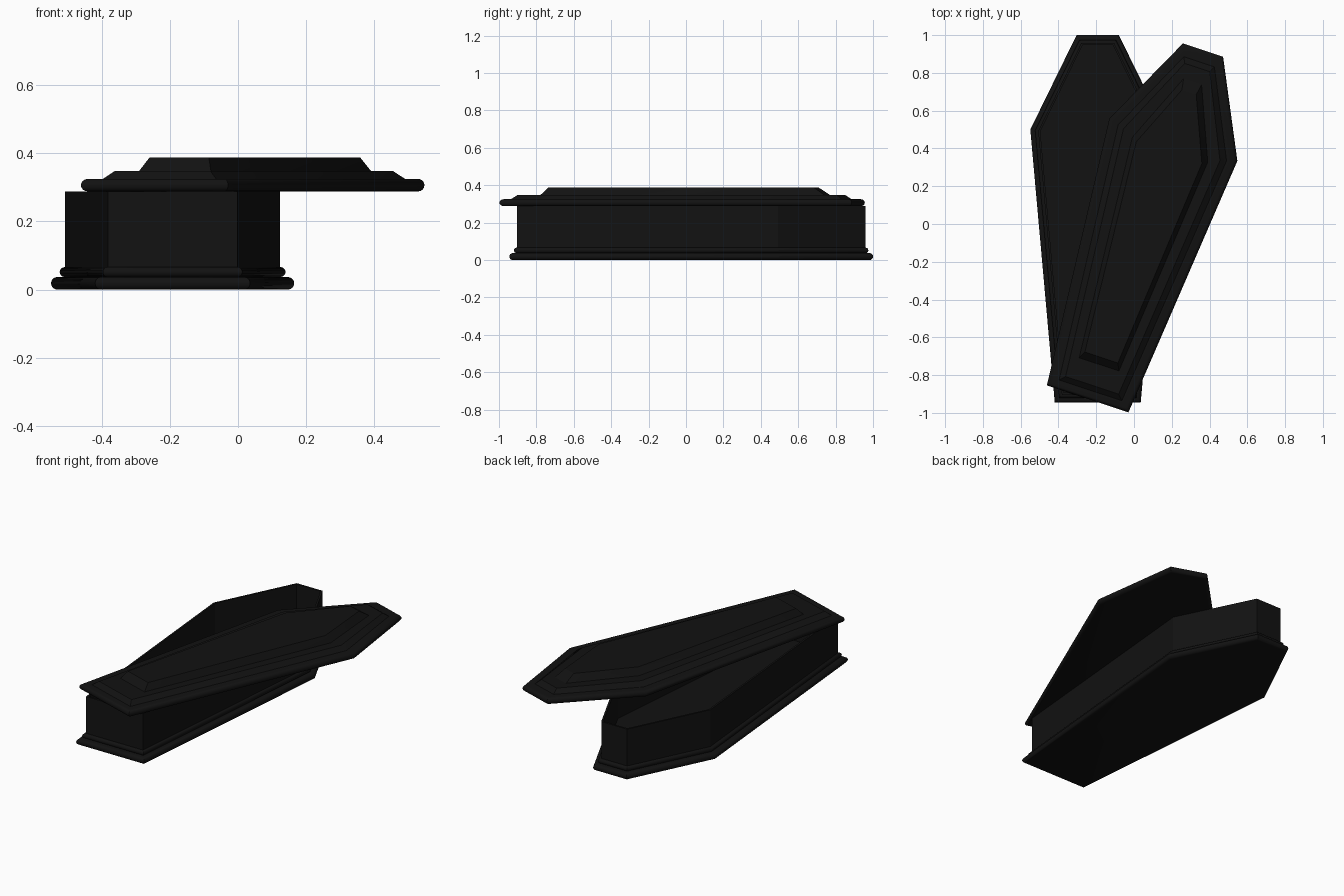
import bpy, bmesh, math
from mathutils import Vector

if "Cube" in bpy.data.objects:
    bpy.data.objects.remove(bpy.data.objects["Cube"])

# Half outline of the coffin: (half width, y) at foot, shoulder, head
OUTER = [(0.2275, -0.9725), (0.357, 0.4725), (0.112, 0.9725)]

black = bpy.data.materials.new("black_wood")
black.diffuse_color = (0.006, 0.006, 0.006, 1)
black.use_nodes = True
black.node_tree.nodes["Principled BSDF"].inputs["Base Color"].default_value = black.diffuse_color


def full(half):
    """Mirror a half outline into a counter-clockwise hexagon."""
    return [Vector(p) for p in half] + [Vector((-x, y)) for x, y in reversed(half)]


def inset(poly, d):
    """Move every edge of the outline inwards by d with mitred corners."""
    out = []
    n = len(poly)
    for i, p in enumerate(poly):
        e1 = (p - poly[i - 1]).normalized()
        e2 = (poly[(i + 1) % n] - p).normalized()
        n1, n2 = Vector((-e1.y, e1.x)), Vector((-e2.y, e2.x))
        out.append(p + (n1 + n2) * (d / (1 + n1.dot(n2))))
    return out


def loft(name, rings, loc, angle=0.0):
    """Skin a stack of (outline, z) rings and cap both ends."""
    bm = bmesh.new()
    loops = [[bm.verts.new((p.x, p.y, z)) for p in poly] for poly, z in rings]
    for a, b in zip(loops, loops[1:]):
        for i in range(len(a)):
            j = (i + 1) % len(a)
            bm.faces.new((a[i], a[j], b[j], b[i]))
    bm.faces.new(loops[0][::-1])
    bm.faces.new(loops[-1])
    bmesh.ops.recalc_face_normals(bm, faces=bm.faces)
    me = bpy.data.meshes.new(name)
    bm.to_mesh(me)
    bm.free()
    ob = bpy.data.objects.new(name, me)
    bpy.context.collection.objects.link(ob)
    me.materials.append(black)
    ob.location = loc
    ob.rotation_euler.z = angle
    bpy.ops.object.select_all(action='DESELECT')
    ob.select_set(True)
    bpy.context.view_layer.objects.active = ob
    bpy.ops.object.shade_smooth_by_angle(angle=math.radians(30))
    return ob


def rounded(poly, z0, z1, steps=8):
    """Rings of a slab with a half-round edge."""
    r = (z1 - z0) / 2
    rings = []
    for k in range(steps + 1):
        a = -math.pi / 2 + math.pi * k / steps
        rings.append((inset(poly, r * (1 - math.cos(a))), z0 + r + r * math.sin(a)))
    return rings


outline = full(OUTER)
base_loc = (-0.192, 0.0275, 0)

# Base mouldings
loft("base_plinth", rounded(outline, 0.0, 0.037), base_loc)
loft("base_upper_moulding", rounded(inset(outline, 0.025), 0.037, 0.066), base_loc)

# Hollow box with thin walls
wall_out, wall_in = inset(outline, 0.041), inset(outline, 0.052)
loft("coffin_box", [(wall_out, 0.03), (wall_out, 0.288),
                    (wall_in, 0.288), (wall_in, 0.068)], base_loc)

# Lid pushed aside: rounded slab topped by two bevelled tiers
tiers = [
    ([(0.175, -0.925), (0.3025, 0.455), (0.085, 0.907)], 0.325),
    ([(0.148, -0.897), (0.269, 0.445), (0.070, 0.875)], 0.348),
    ([(0.111, -0.780), (0.210, 0.417), (0.050, 0.797)], 0.348),
    ([(0.092, -0.742), (0.183, 0.400), (0.040, 0.737)], 0.387),
]
loft("coffin_lid", rounded(outline, 0.288, 0.325) + [(full(h), z) for h, z in tiers],
     (0.06, -0.0025, 0), math.radians(-18.3))
